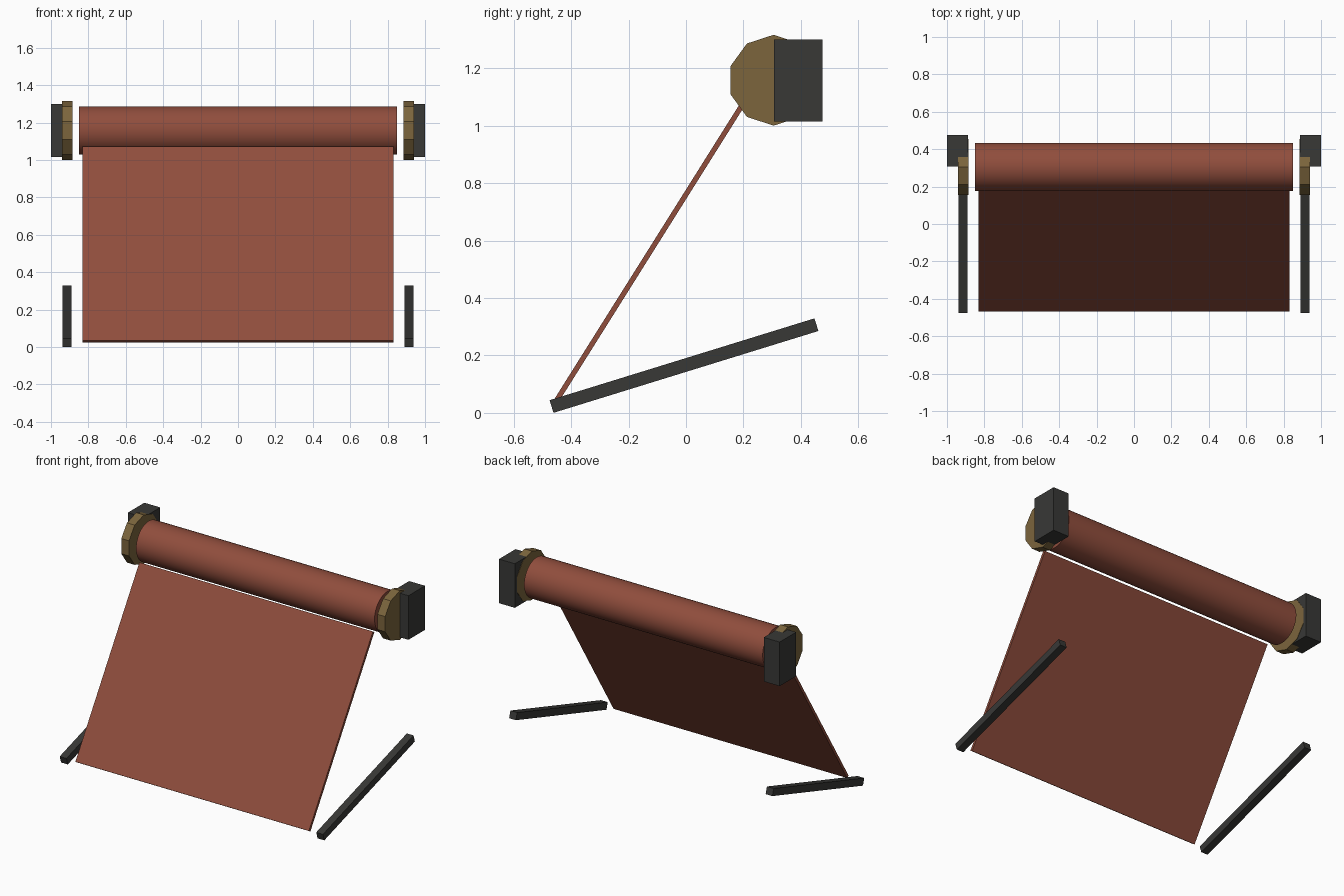
import bpy, math
from mathutils import Vector

if "Cube" in bpy.data.objects:
    bpy.data.objects.remove(bpy.data.objects["Cube"])


def material(name, rgb):
    m = bpy.data.materials.new(name)
    m.diffuse_color = (*rgb, 1)
    m.use_nodes = True
    m.node_tree.nodes["Principled BSDF"].inputs["Base Color"].default_value = m.diffuse_color
    return m


RED = material("red_fabric", (0.28, 0.075, 0.046))
GOLD = material("bronze", (0.20, 0.13, 0.046))
DARK = material("dark_metal", (0.04, 0.04, 0.037))

AXIS_Y, AXIS_Z = 0.305, 1.158  # roller axis


def finish(name, mat):
    o = bpy.context.object
    o.name = name
    o.data.materials.append(mat)
    bpy.ops.object.transform_apply(location=False, rotation=True, scale=True)
    return o


def box(name, mat, loc, size, tilt=0):
    bpy.ops.mesh.primitive_cube_add(size=1, location=loc, rotation=(tilt, 0, 0))
    bpy.context.object.scale = size
    return finish(name, mat)


def slat(name, mat, x, width, start, end, thick):
    """Box running between two (y, z) points."""
    a, b = Vector(start), Vector(end)
    d, c = b - a, (a + b) / 2
    return box(name, mat, (x, c.x, c.y), (width, d.length, thick),
               math.atan2(d.y, d.x))


def x_cylinder(name, mat, x, radius, length, sides):
    # turned so that a vertex points straight up
    bpy.ops.mesh.primitive_cylinder_add(vertices=sides, radius=radius, depth=length,
                                        location=(x, AXIS_Y, AXIS_Z),
                                        rotation=(0, math.pi / 2, 0))
    o = bpy.context.object
    o.rotation_euler = (math.pi / 2, 0, math.pi / 2)
    return finish(name, mat)


# Roller tube
x_cylinder("roller_tube", RED, 0, 0.129, 1.70, 40)
bpy.ops.object.shade_smooth_by_angle(angle=math.radians(30))

# Sloping fabric sheet
slat("fabric_sheet", RED, 0, 1.664, (-0.459, 0.030), (0.192, 1.066), 0.018)

# End discs, wall brackets and lower arms on both sides
for side, s in (("left", -1), ("right", 1)):
    x_cylinder(side + "_end_disc", GOLD, s * 0.9125, 0.158, 0.055, 10)
    box(side + "_wall_bracket", DARK, (s * 0.9435, 0.391, 1.157), (0.113, 0.168, 0.284))
    slat(side + "_lower_arm", DARK, s * 0.914, 0.048, (-0.468, 0.0222), (0.454, 0.307), 0.046)
